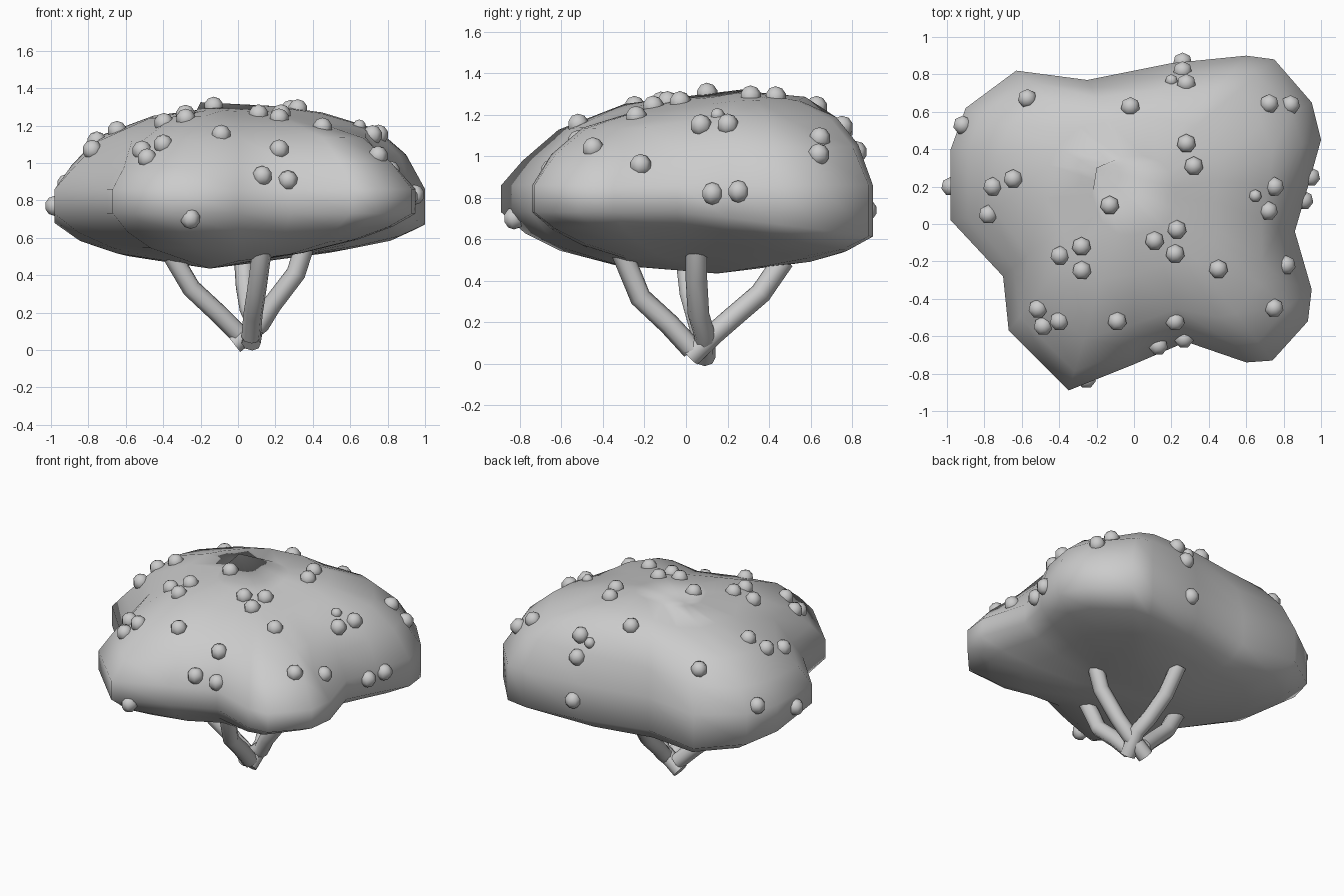
import bpy, bmesh, math
from mathutils import Vector
from mathutils.bvhtree import BVHTree

if "Cube" in bpy.data.objects:
    bpy.data.objects.remove(bpy.data.objects["Cube"])


def finish(bm, name):
    me = bpy.data.meshes.new(name)
    bmesh.ops.recalc_face_normals(bm, faces=bm.faces)
    bm.to_mesh(me)
    bm.free()
    ob = bpy.data.objects.new(name, me)
    bpy.context.collection.objects.link(ob)
    me.shade_smooth()
    return ob


# Leaf canopy: lobed plan outline stacked into rings of (scale, height, lobe softness)
outline = [(-.35, -.89), (-.67, -.57), (-.70, -.28), (-.98, .02), (-.98, .40),
           (-.90, .62), (-.63, .82), (-.25, .77), (.2, .86), (.6, .9), (.75, .88),
           (.95, .65), (1, .45), (.93, .2), (.86, -.04), (.95, -.35), (.93, -.52),
           (.74, -.73), (.6, -.74), (.28, -.63), (0, -.75)]
rings = [(.4, .475, .5), (.7, .545, .3), (.88, .63, .1), (1, .73, 0), (1, .86, 0),
         (.91, .99, .06), (.77, 1.13, .2), (.5, 1.235, .5), (.25, 1.285, .8)]
bm = bmesh.new()
loops = []
for s, z, soft in rings:
    loop = []
    for x, y in outline:
        p = Vector((x, y))
        p = (p * (1 - soft) + p.normalized() * .87 * soft) * s
        shift = tilt = 0
        if z > .95:                       # crown leans and rises to the back right
            shift = min(.27 * (1 - s), .15)
            tilt = .07 * max(p.y, 0) + .035 * p.x
        elif z < .7:                      # underside droops at the back, lifts at the right
            tilt = .2 * (1.05 - s) * max(p.x, 0) - .15 * max(p.y, 0) * s
        elif z < .8:
            tilt = -.13 * max(p.y, 0)
        loop.append(bm.verts.new((p.x, p.y + shift, z + tilt)))
    loops.append(loop)
n = len(outline)
for a, b in zip(loops, loops[1:]):
    for i in range(n):
        j = (i + 1) % n
        bm.faces.new((a[i], a[j], b[j], b[i]))
for loop, c in ((loops[0], (-.15, .15, .435)), (loops[-1], (-.2, .3, 1.325))):
    v = bm.verts.new(c)
    for i in range(n):
        bm.faces.new((loop[i], loop[(i + 1) % n], v))

# Berry positions (x, y, z)
berries = [(.13, -.65, .93), (.27, -.62, .91), (.22, -.52, 1.07), (-.09, -.52, 1.15),
           (-.25, -.84, .69), (-.49, -.55, 1.03), (-.51, -.45, 1.06), (-.40, -.52, 1.10),
           (-.40, -.17, 1.22), (-.28, -.25, 1.24), (-.28, -.12, 1.25), (.45, -.24, 1.18),
           (.75, -.45, 1.04), (.11, -.09, 1.26), (.22, -.16, 1.24), (.23, -.03, 1.26),
           (-.13, .10, 1.30), (.32, .31, 1.29), (.28, .43, 1.28), (.80, -.22, .95),
           (.72, .07, 1.15), (.75, .20, 1.15), (.93, .12, .82), (.95, .25, .83),
           (.72, .64, 1.08), (.84, .64, 1.01), (-.02, .63, 1.24), (-.65, .24, 1.18),
           (-.75, .20, 1.11), (-.78, .05, 1.07), (-.92, .53, .89), (-.57, .67, 1.1),
           (.28, .75, 1.14), (.26, .82, 1.02), (.26, .86, .74), (-.97, .20, .77)]
small = [(.65, .15, 1.20), (.2, .76, 1.11)]

# Pull the upper canopy gently onto the berries
for step in range(3):
    tree = BVHTree.FromBMesh(bm)
    pulls = [(Vector(p), Vector(p) - tree.find_nearest(Vector(p))[0]) for p in berries]
    for v in bm.verts:
        if v.co.z > .9:
            ws = [math.exp(-((v.co - p).length / .17) ** 2) for p, d in pulls]
            move = sum((d * w for w, (p, d) in zip(ws, pulls)), Vector())
            v.co += move / (sum(ws) + .3)
tree = BVHTree.FromBMesh(bm)
finish(bm, "canopy")

# Berries: low-poly beads half sunk into the canopy
bm = bmesh.new()
for group, r in ((berries, .054), (small, .036)):
    for p in group:
        hit = tree.find_nearest(Vector(p))[0]
        new = bmesh.ops.create_uvsphere(bm, u_segments=7, v_segments=5, radius=r)
        bmesh.ops.translate(bm, verts=new["verts"], vec=hit)
finish(bm, "berries")

# Stems: two pairs of bent branches, each pair sharing a foot
paths = {
    "left_stem": [(.0, .09, .09), (-.10, .06, .19), (-.25, .02, .33), (-.35, 0, .5)],
    "right_stem": [(-.02, .09, .03), (.12, .09, .14), (.18, .06, .24), (.31, .05, .41), (.37, .05, .6)],
    "front_stem": [(.07, .03, .07), (.08, -.08, .19), (.10, -.22, .32), (.13, -.31, .54)],
    "back_stem": [(.07, .02, .035), (.09, .14, .15), (.06, .22, .22), (.04, .36, .34), (.03, .47, .5)],
}
for name, pts in paths.items():
    cu = bpy.data.curves.new(name, 'CURVE')
    cu.dimensions = '3D'
    cu.bevel_depth = .052
    cu.bevel_resolution = 2
    cu.use_fill_caps = True
    sp = cu.splines.new('POLY')
    sp.points.add(len(pts) - 1)
    for q, p in zip(sp.points, pts):
        q.co = (*p, 1)
    sp.use_smooth = True
    ob = bpy.data.objects.new(name, cu)
    bpy.context.collection.objects.link(ob)
